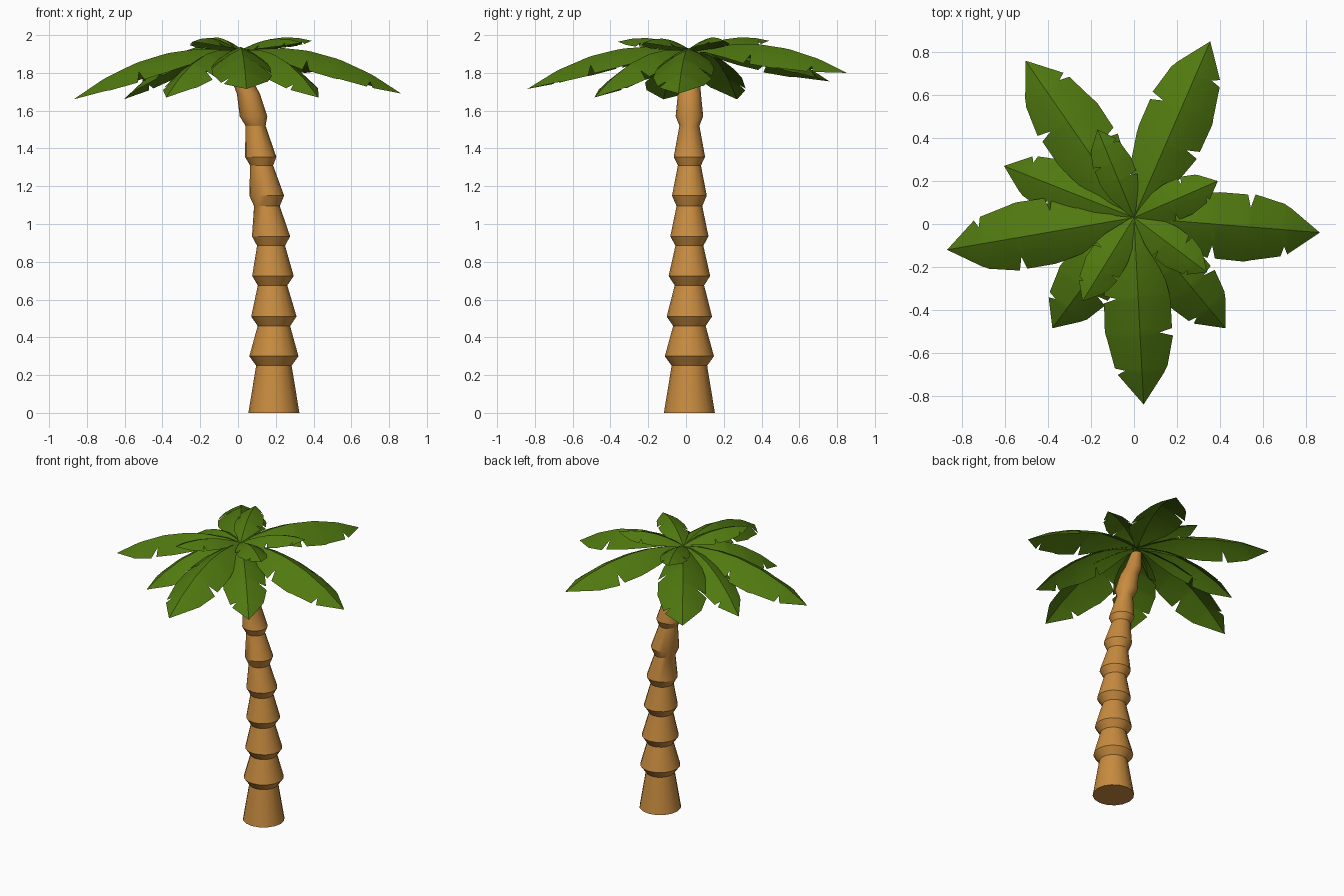
import bpy, bmesh, math
from mathutils import Vector

cube = bpy.data.objects.get("Cube")
if cube:
    bpy.data.objects.remove(cube, do_unlink=True)


def material(name, rgb):
    m = bpy.data.materials.new(name)
    m.use_nodes = True
    m.diffuse_color = (*rgb, 1)
    m.node_tree.nodes["Principled BSDF"].inputs["Base Color"].default_value = (*rgb, 1)
    return m


bark = material("bark_brown", (0.58, 0.26, 0.05))
green = material("leaf_green", (0.08, 0.19, 0.005))


def finish(bm, name, mat, angle):
    mesh = bpy.data.meshes.new(name)
    bm.to_mesh(mesh)
    bm.free()
    mesh.materials.append(mat)
    ob = bpy.data.objects.new(name, mesh)
    bpy.context.collection.objects.link(ob)
    bpy.ops.object.select_all(action='DESELECT')
    ob.select_set(True)
    bpy.context.view_layer.objects.active = ob
    bpy.ops.object.shade_smooth_by_angle(angle=math.radians(angle))
    return ob


# Trunk: stacked flaring segments along a leaning axis (height, centre x, radius)
SIDES = 16
RINGS = [(0, .19, .135), (.25, .19, .094), (.30, .19, .13), (.46, .19, .086),
         (.51, .19, .12), (.675, .183, .078), (.725, .185, .11), (.885, .175, .074),
         (.935, .175, .101), (1.095, .153, .068), (1.15, .152, .092),
         (1.31, .125, .061), (1.355, .12, .083), (1.52, .093, .053),
         (1.57, .082, .073), (1.69, .055, .061), (1.76, .022, .055), (1.88, -.005, .035)]
bm = bmesh.new()
loops = []
for z, cx, r in RINGS:
    angles = [2 * math.pi * i / SIDES for i in range(SIDES)]
    loops.append([bm.verts.new((cx + r * math.cos(a), .018 + r * math.sin(a), z)) for a in angles])
for low, high in zip(loops, loops[1:]):
    for i in range(SIDES):
        j = (i + 1) % SIDES
        bm.faces.new((low[i], low[j], high[j], high[i]))
bm.faces.new(loops[0][::-1])
bm.faces.new(loops[-1])
finish(bm, "trunk", bark, 30)

# Leaf outline: (position along the rib, left width, right width), notches included
OUTLINE = [(0, .012, .012), (.12, .06, .06), (.28, .12, .125), (.41, .145, .16),
           (.43, .147, .10), (.45, .15, .16), (.6, .15, .163), (.62, .09, .16),
           (.64, .153, .155), (.8, .12, .125), (.815, .112, .078), (.835, .103, .113),
           (1, 0, 0)]
CROWN = Vector((0, .03, 1.91))


def leaf(name, tip, width, arch):
    """Arched, notched blade folded down on both sides of its rib."""
    span = Vector(tip) - CROWN
    left = Vector((-span.y, span.x, 0)).normalized()
    bm = bmesh.new()
    rows = []
    for t, wl, wr in OUTLINE:
        rib = CROWN + span * t + Vector((0, 0, arch * t * (1 - t)))
        row = []
        for side in (wl, wl / 2, 0, -wr / 2, -wr):
            s = side * width
            drop = abs(s) * (.35 + 1.8 * abs(s))
            row.append(bm.verts.new(rib + left * s - Vector((0, 0, drop))))
        rows.append(row)
    for a, b in zip(rows, rows[1:]):
        for i in range(4):
            bm.faces.new((a[i], a[i + 1], b[i + 1], b[i]))
    bmesh.ops.remove_doubles(bm, verts=bm.verts, dist=1e-5)
    finish(bm, name, green, 35)


# Crown: long leaves, short drooping leaves, small raised leaves
LEAVES = {
    "long_leaf_left": ((.865, -.04, 1.69), 1, .41),
    "long_leaf_back_left": ((.355, .85, 1.80), 1, .36),
    "long_leaf_back_right": ((-.505, .76, 1.755), 1, .38),
    "long_leaf_right": ((-.87, -.12, 1.66), 1, .41),
    "long_leaf_front": ((.045, -.84, 1.715), 1, .41),
    "short_leaf_front_left": ((.425, -.485, 1.67), .88, .38),
    "short_leaf_front_right": ((-.38, -.485, 1.67), .88, .38),
    "short_leaf_back_right": ((-.605, .27, 1.66), .8, .38),
    "small_leaf_front_right": ((-.24, -.36, 1.965), .58, .17),
    "small_leaf_back_left": ((.39, .2, 1.97), .58, .17),
    "small_leaf_back_right": ((-.17, .44, 1.97), .58, .17),
    "small_leaf_front_left": ((.34, -.225, 1.96), .58, .17),
}
for name, (tip, width, arch) in LEAVES.items():
    leaf(name, tip, width, arch)
